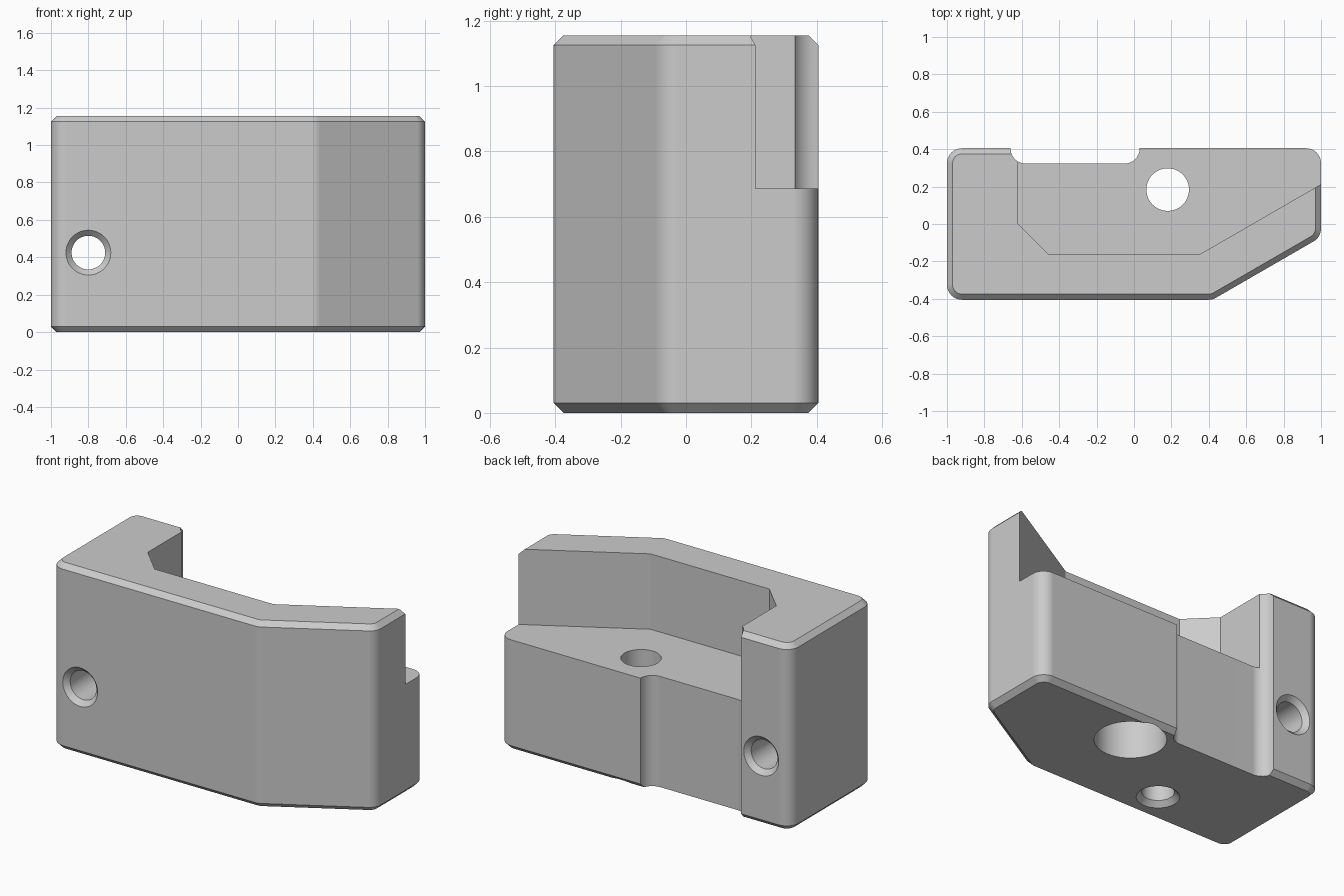
import bpy, bmesh, math
from mathutils import Vector, Matrix

if "Cube" in bpy.data.objects:
    bpy.data.objects.remove(bpy.data.objects["Cube"], do_unlink=True)

HEIGHT = 1.155
BACK = 0.405
CHAMFER = 0.03


def rounded(corners, steps=8):
    """Outline from (x, y, radius) corners, each rounded by a tangent arc."""
    out = []
    for i, (x, y, r) in enumerate(corners):
        p = Vector((x, y))
        if r == 0:
            out.append(p)
            continue
        a = (Vector(corners[i - 1][:2]) - p).normalized()
        b = (Vector(corners[(i + 1) % len(corners)][:2]) - p).normalized()
        half = a.angle(b) / 2
        centre = p + (a + b).normalized() * r / math.sin(half)
        start = p + a * r / math.tan(half) - centre
        end = p + b * r / math.tan(half) - centre
        sweep = start.angle_signed(end)
        for k in range(steps + 1):
            out.append(centre + Matrix.Rotation(-sweep * k / steps, 2) @ start)
    return out


def make_object(name, bm):
    bmesh.ops.recalc_face_normals(bm, faces=bm.faces)
    mesh = bpy.data.meshes.new(name)
    bm.to_mesh(mesh)
    bm.free()
    obj = bpy.data.objects.new(name, mesh)
    bpy.context.collection.objects.link(obj)
    return obj


def prism(name, outline, z0, z1, chamfer=0):
    bm = bmesh.new()
    base = bm.faces.new([bm.verts.new((p.x, p.y, z0)) for p in outline])
    top = bmesh.ops.extrude_face_region(bm, geom=[base], use_keep_orig=True)
    verts = [v for v in top["geom"] if isinstance(v, bmesh.types.BMVert)]
    bmesh.ops.translate(bm, verts=verts, vec=(0, 0, z1 - z0))
    if chamfer:
        rims = [e for e in bm.edges if e.verts[0].co.z == e.verts[1].co.z]
        bmesh.ops.bevel(bm, geom=rims, offset=chamfer, segments=1, affect="EDGES")
    return make_object(name, bm)


def lathe(name, profile, matrix, sides=48):
    """Round cutter from (radius, height) rings, placed by a matrix."""
    bm = bmesh.new()
    rings = []
    for r, z in profile:
        rings.append([bm.verts.new((r * math.cos(math.tau * k / sides),
                                    r * math.sin(math.tau * k / sides), z))
                      for k in range(sides)])
    for lo, hi in zip(rings, rings[1:]):
        for k in range(sides):
            n = (k + 1) % sides
            bm.faces.new((lo[k], lo[n], hi[n], hi[k]))
    bm.faces.new(rings[0])
    bm.faces.new(rings[-1])
    bm.transform(matrix)
    return make_object(name, bm)


# Main block with a slanted front corner and chamfered rims
block = prism("clamp_block", rounded([
    (-1, -BACK, 0.08), (0.42, -BACK, 0.08), (1, -0.07, 0.08),
    (1, BACK, 0.08), (-1, BACK, 0.08)]), 0, HEIGHT, CHAMFER)

# Upper pocket, back slot and holes
pocket = prism("pocket_cutter", rounded([
    (-0.62, 0.6, 0), (-0.62, 0, 0), (-0.46, -0.16, 0), (0.355, -0.16, 0),
    (1.2, 0.328, 0), (1.2, 0.6, 0)]), 0.687, 1.4)
slot = prism("slot_cutter", rounded([
    (-0.66, 0.6, 0), (-0.66, 0.323, 0.08), (0.03, 0.323, 0.08),
    (0.03, 0.6, 0)]), -0.2, 1.4)
bolt = lathe("bolt_hole_cutter",
             [(0.2, -0.1), (0.2, 0.35), (0.114, 0.35), (0.114, 0.9)],
             Matrix.Translation((0.18, 0.184, 0)))
blind = lathe("blind_hole_cutter",
              [(0.15, -0.03), (0.12, 0), (0.09, 0.03), (0.09, 0.5)],
              Matrix.Translation((-0.34, -0.2, 0)))
cross = lathe("cross_hole_cutter",
              [(0.15, -BACK - 0.03), (0.09, -BACK + 0.03),
               (0.09, BACK - 0.03), (0.15, BACK + 0.03)],
              Matrix.Translation((-0.8, 0, 0.425)) @ Matrix.Rotation(math.pi / 2, 4, "X"))

bpy.ops.object.select_all(action="DESELECT")
block.select_set(True)
bpy.context.view_layer.objects.active = block
for cutter in (pocket, slot, bolt, blind, cross):
    cut = block.modifiers.new(cutter.name, "BOOLEAN")
    cut.operation = "DIFFERENCE"
    cut.solver = "EXACT"
    cut.object = cutter
    bpy.ops.object.modifier_apply(modifier=cut.name)
    bpy.data.objects.remove(cutter, do_unlink=True)

# Smooth fillets and bores, crisp chamfers, flat faces
bpy.ops.object.shade_smooth_by_angle(angle=math.radians(25))
weighted = block.modifiers.new("weighted_normals", "WEIGHTED_NORMAL")
weighted.keep_sharp = True

# Plain grey finish
grey = bpy.data.materials.new("plain_grey")
grey.use_nodes = True
colour = (0.6, 0.6, 0.6, 1)
grey.diffuse_color = colour
grey.node_tree.nodes["Principled BSDF"].inputs["Base Color"].default_value = colour
block.data.materials.clear()
block.data.materials.append(grey)
